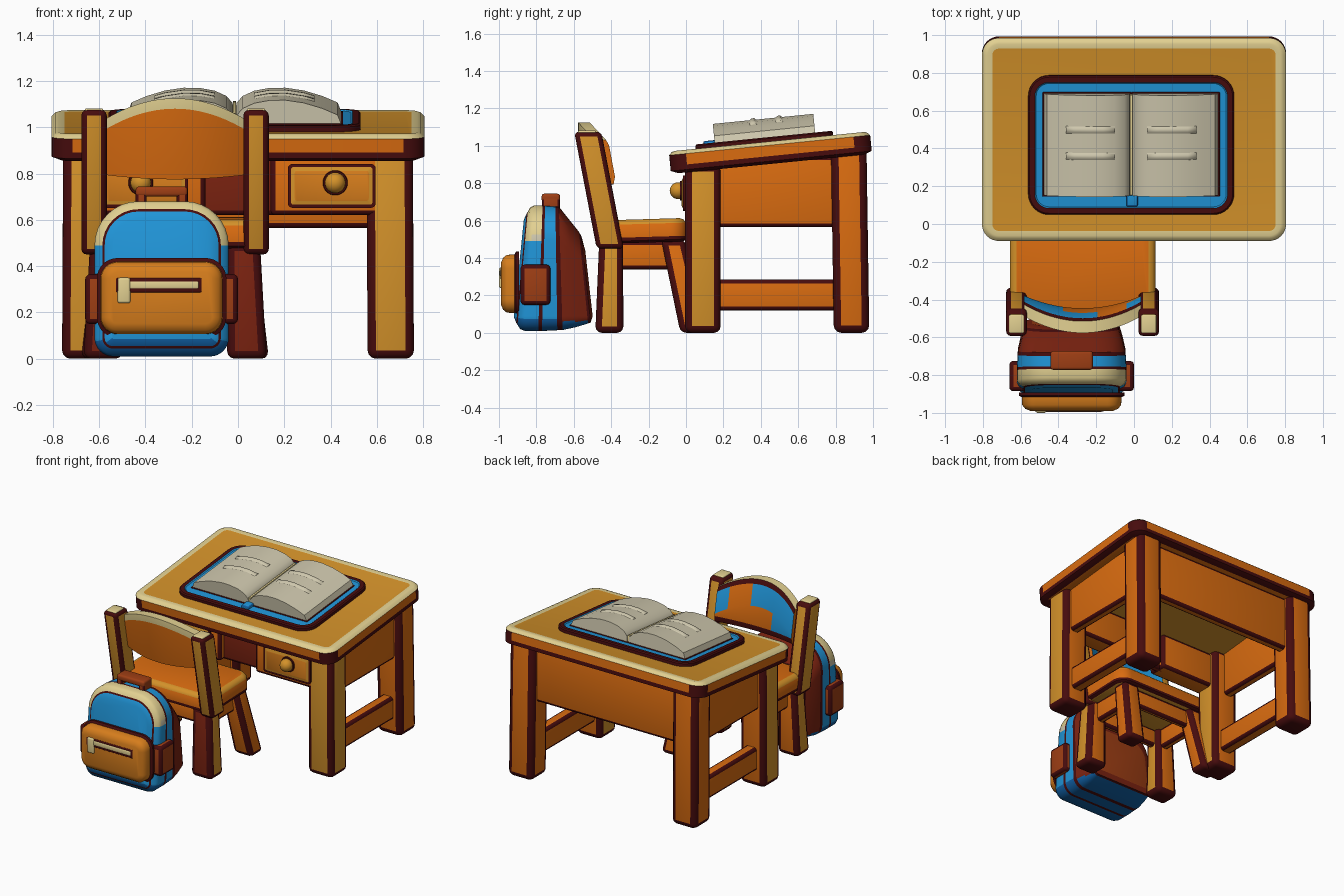
import bpy, bmesh, math
from mathutils import Matrix

if "Cube" in bpy.data.objects:
    bpy.data.objects.remove(bpy.data.objects["Cube"])

# ---- palette (sRGB bytes converted to linear) ----
PALETTE = [("orange wood", 218, 108, 16), ("amber wood", 212, 146, 42), ("dark outline", 71, 12, 13),
           ("cream trim", 226, 208, 145), ("blue fabric", 32, 149, 216), ("brown leather", 158, 62, 20),
           ("paper", 206, 199, 173), ("dark brown", 122, 34, 16), ("navy fabric", 16, 96, 165),
           ("ochre", 214, 125, 28)]
ORANGE, AMBER, DARK, CREAM, BLUE, BROWN, PAPER, UMBER, NAVY, OCHRE = range(10)
MATS = []
for nm, *rgb in PALETTE:
    m = bpy.data.materials.new(nm)
    lin = [(c / 255 / 12.92 if c < 11 else ((c / 255 + .055) / 1.055) ** 2.4) for c in rgb]
    m.diffuse_color = (*lin, 1)
    m.use_nodes = True
    m.node_tree.nodes["Principled BSDF"].inputs["Base Color"].default_value = m.diffuse_color
    MATS.append(m)


def finish(bm, name, matrix=None, angle=40):
    if matrix is not None:
        bm.transform(matrix)
    bmesh.ops.recalc_face_normals(bm, faces=bm.faces)
    me = bpy.data.meshes.new(name)
    bm.to_mesh(me)
    bm.free()
    for m in MATS:
        me.materials.append(m)
    me.shade_smooth()
    me.set_sharp_from_angle(angle=math.radians(angle))
    ob = bpy.data.objects.new(name, me)
    bpy.context.collection.objects.link(ob)
    return ob


def beam(name, p0, p1, sx, sy, mat, edge=DARK, bevel=.025, matrix=None, taper=1, front=None, leg=False):
    """Bar with level ends from p0 up to p1; rounded edges take the edge colour."""
    bm = bmesh.new()
    rows = []
    for p, k in ((p0, 1), (p1, taper)):
        rows.append([bm.verts.new((p[0] + a * sx * k / 2, p[1] + b * sy * k / 2, p[2]))
                     for a, b in ((-1, -1), (1, -1), (1, 1), (-1, 1))])
    bm.faces.new(rows[0])
    bm.faces.new(rows[1])
    for i in range(4):
        j = (i + 1) % 4
        bm.faces.new((rows[0][i], rows[0][j], rows[1][j], rows[1][i]))
    bmesh.ops.recalc_face_normals(bm, faces=bm.faces)
    for f in bm.faces:
        f.material_index = mat
        if leg and f.normal.z < -.9:
            f.material_index = DARK
        elif leg and f.normal.y > .7:
            f.material_index = ORANGE
        elif front is not None and f.normal.y < -.7:
            f.material_index = front
    bmesh.ops.bevel(bm, geom=bm.edges[:], offset=bevel, offset_type='OFFSET', segments=3,
                    profile=.5, affect='EDGES', material=edge)
    return finish(bm, name, matrix)


def box(name, x, y, z, mat, edge=DARK, bevel=.021, matrix=None):
    cx, cy = sum(x) / 2, sum(y) / 2
    return beam(name, (cx, cy, z[0]), (cx, cy, z[1]), x[1] - x[0], y[1] - y[0], mat, edge, bevel, matrix)


def slab(name, w, h, rt, rb, rings, caps, matrix, rule=None, taper=0, dark_corners=False, n=8):
    """Stack of rounded rectangles: rings of (height, inset, band colour, cut from the top)."""
    bm = bmesh.new()
    loops = []
    for t, ins, _, *cut in rings:
        top, bot, hw = h - ins - (cut[0] if cut else 0), ins, w / 2 - ins
        loop = []
        for q in range(4):
            r = max((rt if q < 2 else rb) - ins, .01)
            cx = (hw - r) * (1 if q in (0, 3) else -1)
            cy = top - r if q < 2 else bot + r
            for k in range(n + 1):
                a = math.pi / 2 * (q + k / n)
                y = cy + r * math.sin(a)
                loop.append(bm.verts.new((cx + r * math.cos(a), y, t * (1 - taper * y / h))))
        loops.append(loop)
    for a, b, ring in zip(loops, loops[1:], rings):
        for i in range(len(a)):
            j = (i + 1) % len(a)
            f = bm.faces.new((a[i], a[j], b[j], b[i]))
            corner = dark_corners and ring[2] == ORANGE and i % (n + 1) < n
            f.material_index = DARK if corner else ring[2]
            if rule:
                f.material_index = rule(f.material_index, f.calc_center_median())
    bm.faces.new(loops[0]).material_index = caps[0]
    bm.faces.new(loops[-1]).material_index = caps[1]
    return finish(bm, name, matrix)


def upright(x, y, z):
    """Outline stands in x/z, stacking goes toward the front."""
    return Matrix.Translation((x, y, z)) @ Matrix.Rotation(math.pi / 2, 4, 'X')


# ---- desk ----
tilt = Matrix.Rotation(math.atan(.1), 4, 'X')
slab("desk_top", 1.61, 1.08, .09, .09,
     [(0, .11, ORANGE), (0, .04, DARK), (.015, 0, DARK), (.042, 0, ORANGE), (.1, 0, CREAM), (.115, .015, CREAM),
      (.12, .03, CREAM), (.116, .055, CREAM)], (AMBER, AMBER),
     Matrix.Translation((0, -.08, .85)) @ tilt, dark_corners=True)
for s, side in ((-1, "left"), (1, "right")):
    beam(f"desk_front_leg_{side}", (s * .66, .09, 0), (s * .655, .09, .9), .2, .19, AMBER, bevel=.036, leg=True)
    beam(f"desk_back_leg_{side}", (s * .66, .885, 0), (s * .655, .87, 1), .2, .19, ORANGE, bevel=.04, leg=True)
    box(f"desk_side_apron_{side}", sorted((s * .64, s * .71)), (.14, .82), (.565, .945), ORANGE)
    box(f"desk_side_stretcher_{side}", sorted((s * .61, s * .7)), (.14, .83), (.12, .285), ORANGE)
    # drawers
    box(f"drawer_{side}", sorted((s * .14, s * .63)), (-.005, .14), (.62, .875), ORANGE)
    slab(f"drawer_panel_{side}", .38, .19, .02, .02,
         [(0, 0, DARK), (.012, 0, DARK), (.012, .014, AMBER), (.02, .03, OCHRE)], (ORANGE, OCHRE),
         upright(s * .405, -.004, .652), n=3)
    slab(f"drawer_knob_ring_{side}", .11, .11, .054, .054, [(0, 0, DARK), (.012, .004, DARK)], (DARK, DARK),
         upright(s * .42, -.02, .705))
    bm = bmesh.new()
    bmesh.ops.create_uvsphere(bm, u_segments=20, v_segments=12, radius=.045)
    for f in bm.faces:
        f.material_index = AMBER
    finish(bm, f"drawer_knob_{side}", Matrix.Translation((s * .42, -.042, .76)))
box("desk_back_apron", (-.58, .58), (.85, .92), (.565, .96), ORANGE)
box("desk_front_rail", (-.2, .2), (.04, .1), (.62, .89), UMBER)

# ---- open book, lying on the tilted top ----
book = Matrix.Translation((-.015, .42, 1.012)) @ tilt
slab("book_cover", 1.09, .74, .11, .11,
     [(-.01, .01, DARK), (0, 0, DARK), (.025, 0, DARK), (.032, .008, DARK), (.032, .035, BLUE), (.026, .042, BLUE)],
     (DARK, BLUE), book @ Matrix.Translation((0, -.37, 0)))
box("book_spine", (-.025, .035), (-.325, -.24), (.015, .045), BLUE, edge=NAVY, bevel=.008, matrix=book)
PAGE = [(.006, .026), (.008, .065), (.035, .096), (.085, .119), (.15, .131), (.22, .132), (.3, .12), (.38, .096),
        (.445, .068), (.462, .026)]
for s, side in ((-1, "left"), (1, "right")):
    bm = bmesh.new()
    ends = [[bm.verts.new((s * x, y, z)) for x, z in PAGE] for y in (-.265, .275)]
    for e in ends:
        bm.faces.new(e).material_index = PAPER
    for i in range(len(PAGE)):
        j = (i + 1) % len(PAGE)
        bm.faces.new((ends[0][i], ends[0][j], ends[1][j], ends[1][i])).material_index = PAPER
    finish(bm, f"book_pages_{side}", book)
    box(f"page_outline_{side}", sorted((0, s * .469)), (-.273, .282), (.02, .03), DARK,
        bevel=.003, matrix=book)
    for y in (-.05, .09):  # raised lines following the page curve
        bm = bmesh.new()
        rows = []
        for x, z in PAGE[3:7] + [(.345, .107)]:
            rows.append([bm.verts.new((s * x, y + dy, z + dz))
                         for dy, dz in ((-.022, -.003), (-.008, .009), (.008, .009), (.022, -.003))])
        for a, b in zip(rows, rows[1:]):
            for i in range(4):
                bm.faces.new((a[i], a[(i + 1) % 4], b[(i + 1) % 4], b[i]))
        bm.faces.new(rows[0])
        bm.faces.new(rows[-1])
        for f in bm.faces:
            f.material_index = PAPER
        finish(bm, f"page_line_{side}", book, 80)
box("book_gutter", (-.007, .007), (-.262, .272), (.03, .075), CREAM, edge=CREAM, bevel=.002, matrix=book)

# ---- chair ----
CX = -.272
slab("chair_seat", .77, .48, .09, .06,
     [(0, .02, DARK), (.012, 0, DARK), (.03, 0, ORANGE), (.1, 0, AMBER), (.118, .015, AMBER), (.125, .035, ORANGE)],
     (AMBER, ORANGE), Matrix.Translation((CX, -.475, .475)) @ Matrix.Rotation(.03, 4, 'X'))
for s, side in ((-1, "left"), (1, "right")):
    beam(f"chair_back_leg_{side}", (CX + s * .31, -.41, 0), (CX + s * .295, -.4, .5), .17, .15, AMBER,
         bevel=.034, taper=.85, front=UMBER, leg=True)
    beam(f"chair_front_leg_{side}", (CX + s * .33, .04, 0), (CX + s * .28, -.07, .5), .15, .14, ORANGE,
         bevel=.032, taper=.9, leg=True)
    box(f"chair_side_apron_{side}", sorted((CX + s * .25, CX + s * .31)), (-.38, -.04), (.34, .49), ORANGE)
    beam(f"chair_post_{side}", (CX + s * .35, -.405, .45), (CX + s * .35, -.525, 1.075), .11, .145, AMBER, bevel=.025)
    box(f"chair_post_cap_{side}", (CX + s * .35 - .04, CX + s * .35 + .04), (-.578, -.48), (1.06, 1.082), CREAM,
        edge=CREAM, bevel=.008)
for y, nm in ((-.4, "back"), (-.06, "front")):
    box(f"chair_{nm}_apron", (CX - .28, CX + .28), (y - .025, y + .025), (.36, .49), ORANGE)

# curved backrest with an arched, cream top rim
bm = bmesh.new()
cols = []
for i in range(25):
    u = i / 12 - 1
    top, bot = 1.125 - .095 * u * u, .775 + .02 * u * u
    sec = [(0, bot), (0, top - .045), (.008, top), (.07, top), (.08, top - .03), (.08, top - .18), (.08, bot + .04),
           (.065, bot)]
    cols.append([bm.verts.new((CX + .31 * u, -.58 + .07 * u * u - .19 * (z - 1.1) + d, z)) for d, z in sec])
BANDS = [ORANGE, CREAM, CREAM, DARK, BLUE, ORANGE, DARK, DARK]
for i, (a, b) in enumerate(zip(cols, cols[1:])):
    for k in range(8):
        f = bm.faces.new((a[k], a[(k + 1) % 8], b[(k + 1) % 8], b[k]))
        f.material_index = BLUE if k == 5 and i < 8 else ORANGE if k == 4 and 14 < i < 21 else BANDS[k]
bm.faces.new(cols[0])
bm.faces.new(cols[-1])
finish(bm, "chair_backrest")

# ---- backpack ----
BX = -.33


def bag_rule(mat, c):
    # trim only on the upper part, leather only above the base, darker cloth at the base
    if (mat == CREAM and c.y < .33) or (mat in (UMBER, BROWN) and c.y < .05):
        mat = BLUE
    if mat == CREAM and c.y < .5 and c.z < .11:
        return PAPER
    return NAVY if mat == BLUE and c.y < .07 else mat


slab("backpack_body", .58, .67, .19, .08,
     [(-.23, .08, UMBER, .16), (-.215, .045, DARK, .12), (-.2, .04, UMBER, .1), (-.13, .02, UMBER, .05),
      (-.06, .005, DARK), (-.032, .004, BLUE), (.05, 0, DARK), (.07, 0, CREAM), (.14, 0, CREAM),
      (.168, .01, CREAM), (.184, .034, DARK), (.192, .044, BLUE), (.208, .075, BLUE)],
     (BROWN, BLUE), upright(BX, -.72, .01), bag_rule, taper=.33)
slab("backpack_front_pocket", .56, .345, .09, .09,
     [(0, 0, DARK), (.016, 0, DARK), (.024, .016, OCHRE), (.065, .018, OCHRE), (.085, .034, OCHRE),
      (.096, .06, OCHRE)], (DARK, OCHRE), upright(BX, -.893, .09))
box("pocket_zip_surround", (BX - .2, BX + .175), (-.992, -.96), (.285, .35), DARK, bevel=.008)
box("pocket_zip", (BX - .18, BX + .16), (-.996, -.96), (.302, .335), CREAM, edge=CREAM, bevel=.006)
box("pocket_zip_pull", (BX - .19, BX - .135), (-1.0, -.97), (.24, .35), CREAM, edge=CREAM, bevel=.01)
for s, side in ((-1, "left"), (1, "right")):
    box(f"backpack_side_pocket_{side}", sorted((BX + s * .24, BX + s * .33)), (-.885, -.725), (.15, .365), BROWN)
    box(f"backpack_handle_end_{side}", sorted((BX + s * .065, BX + s * .112)), (-.77, -.675), (.65, .73), BROWN,
        bevel=.012)
box("backpack_handle", (BX - .112, BX + .112), (-.772, -.673), (.7, .744), BROWN, edge=BROWN, bevel=.014)
